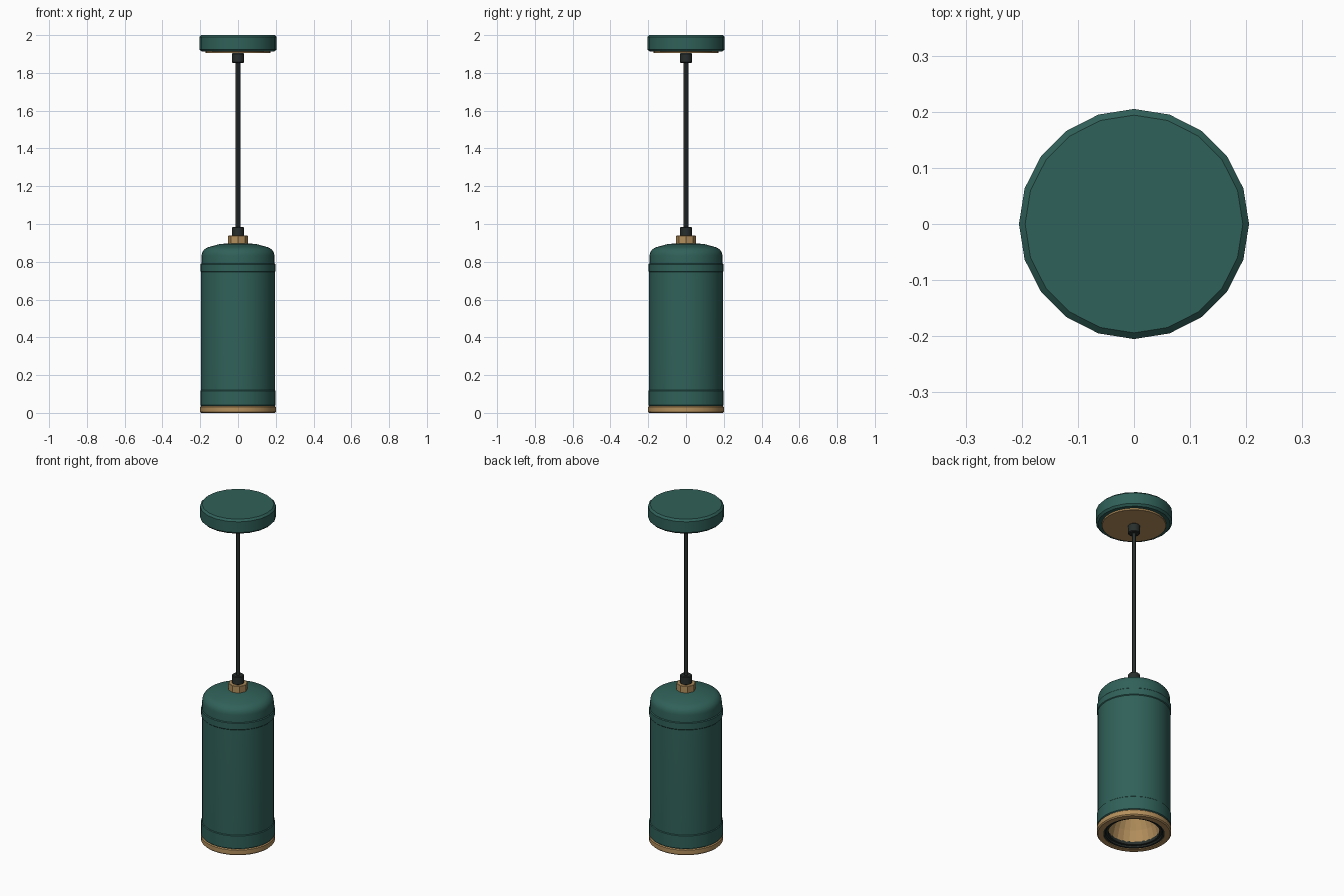
import bpy, math

cube = bpy.data.objects.get("Cube")
if cube:
    bpy.data.objects.remove(cube)


def material(name, rgb, rough=0.5):
    m = bpy.data.materials.new(name)
    m.use_nodes = True
    m.diffuse_color = (*rgb, 1)
    bsdf = m.node_tree.nodes["Principled BSDF"]
    bsdf.inputs["Base Color"].default_value = (*rgb, 1)
    bsdf.inputs["Roughness"].default_value = rough
    return m


GREEN = material("deep green enamel", (0.030, 0.119, 0.100))
BRASS = material("warm brass", (0.46, 0.28, 0.11))
BLACK = material("black rubber", (0.021, 0.028, 0.025))


def lathe(name, profile, mat, sides=32, smooth=True, closed=False):
    """Spin (radius, height) points about z; a zero radius makes a pole."""
    verts, rings, faces = [], [], []
    for r, z in profile:
        start = len(verts)
        count = 1 if r == 0 else sides
        for i in range(count):
            a = math.tau * i / sides
            verts.append((r * math.cos(a), r * math.sin(a), z))
        rings.append([start + i % count for i in range(sides)])
    pairs = list(zip(rings, rings[1:]))
    if closed:
        pairs.append((rings[-1], rings[0]))
    for low, high in pairs:
        for i in range(sides):
            j = (i + 1) % sides
            quad = [low[i], low[j], high[j], high[i]]
            faces.append(list(dict.fromkeys(quad)))
    mesh = bpy.data.meshes.new(name)
    mesh.from_pydata(verts, [], faces)
    mesh.materials.append(mat)
    ob = bpy.data.objects.new(name, mesh)
    bpy.context.collection.objects.link(ob)
    if smooth:
        bpy.ops.object.select_all(action="DESELECT")
        ob.select_set(True)
        bpy.context.view_layer.objects.active = ob
        bpy.ops.object.shade_smooth_by_angle(angle=math.radians(30))
    return ob


def drum(name, radius, bottom, top, mat, sides=32, bevel=0.004, smooth=True):
    """Solid cylinder with chamfered rims."""
    inner = radius - bevel
    return lathe(name, [(0, bottom), (inner, bottom), (radius, bottom + bevel),
                        (radius, top - bevel), (inner, top), (0, top)], mat, sides, smooth)


def band(name, outer, inner, bottom, top, mat, bevel=0.004):
    """Hollow ring with a chamfered outside."""
    return lathe(name, [(inner, bottom), (outer - bevel, bottom), (outer, bottom + bevel),
                        (outer, top - bevel), (outer - bevel, top), (inner, top)],
                 mat, closed=True)


# Ceiling canopy and its brass backplate
drum("ceiling_canopy", 0.205, 1.914, 2.0, GREEN, sides=20, bevel=0.011)
drum("canopy_plate", 0.172, 1.904, 1.916, BRASS, bevel=0.001)

# Cord with a grip at each end
drum("cord", 0.012, 0.96, 1.89, BLACK, sides=12, bevel=0.001)
for name, bottom, top in (("upper_cord_grip", 1.853, 1.905), ("lower_cord_grip", 0.935, 0.985)):
    drum(name, 0.032, bottom, top, BLACK, sides=16)
drum("collar_nut", 0.052, 0.888, 0.938, BRASS, sides=8, bevel=0.002, smooth=False)

# Shade: straight tube below a rounded shoulder
shoulder = [(0.140 + 0.053 * math.cos(a), 0.832 + 0.048 * math.sin(a))
            for a in (math.radians(d) for d in range(0, 76, 15))]
lathe("shade_body", [(0.160, 0.03), (0.195, 0.03), (0.195, 0.78)] + shoulder
      + [(0.10, 0.893), (0.05, 0.898), (0, 0.898)], GREEN)
band("shoulder_band", 0.199, 0.18, 0.745, 0.79, GREEN)
band("lower_band", 0.199, 0.18, 0.038, 0.12, GREEN)

# Open end: brass rim, black baffle and faceted reflector
band("brass_rim", 0.2, 0.165, 0.0, 0.038, BRASS, bevel=0.006)
lathe("black_baffle", [(0.167, 0.004), (0.167, 0.045), (0.138, 0.045), (0.138, 0.012),
                       (0.150, 0.012), (0.154, 0.004)], BLACK, closed=True)
lathe("reflector", [(0, 0.21), (0.055, 0.21), (0.095, 0.15), (0.122, 0.09),
                    (0.141, 0.02)], BRASS, sides=24, smooth=False)
